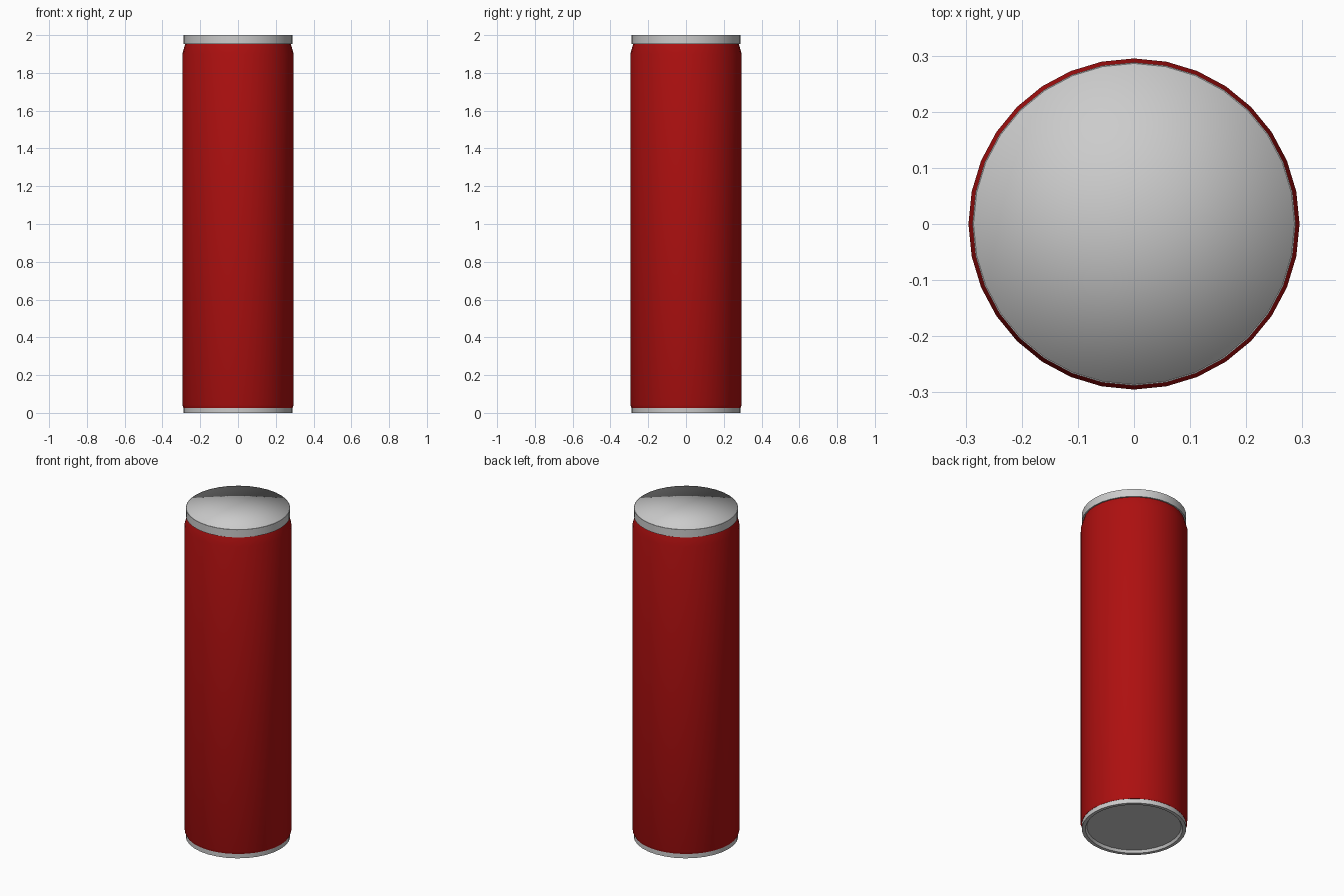
import bpy
import bmesh
from math import cos, sin, pi, radians

SIDES = 32

default = bpy.data.objects.get("Cube")
if default:
    bpy.data.objects.remove(default, do_unlink=True)


def make_material(name, rgb, metallic=0.0):
    mat = bpy.data.materials.new(name)
    mat.use_nodes = True
    color = (*rgb, 1.0)
    mat.diffuse_color = color
    mat.node_tree.nodes["Principled BSDF"].inputs["Base Color"].default_value = color
    return mat


def lathe(name, profile, mat, smooth_angle):
    """Turn (radius, height) points, listed bottom to top, around z."""
    bm = bmesh.new()
    rings = []
    for r, z in profile:
        if r == 0:
            rings.append([bm.verts.new((0, 0, z))] * SIDES)
        else:
            rings.append([bm.verts.new((r * cos(2 * pi * i / SIDES),
                                        r * sin(2 * pi * i / SIDES), z))
                          for i in range(SIDES)])
    for low, high in zip(rings, rings[1:]):
        for i in range(SIDES):
            j = (i + 1) % SIDES
            corners = [low[i], low[j], high[j], high[i]]
            bm.faces.new(list(dict.fromkeys(corners)))
    mesh = bpy.data.meshes.new(name)
    bm.to_mesh(mesh)
    bm.free()
    mesh.materials.append(mat)
    obj = bpy.data.objects.new(name, mesh)
    bpy.context.collection.objects.link(obj)
    bpy.ops.object.select_all(action="DESELECT")
    obj.select_set(True)
    bpy.context.view_layer.objects.active = obj
    if smooth_angle is None:
        bpy.ops.object.shade_smooth()
    else:
        bpy.ops.object.shade_smooth_by_angle(angle=radians(smooth_angle))
    return obj


red = make_material("red_paint", (0.42, 0.005, 0.005))
silver = make_material("silver_metal", (0.6, 0.6, 0.6))

# Painted can wall with a tapered neck and a small chamfer at the foot
lathe("can_body",
      [(0, 0.027), (0.289, 0.027), (0.295, 0.042), (0.295, 1.9),
       (0.279, 1.955), (0, 1.955)], red, 35)

# Base with a narrow standing ring and a shallow recess
lathe("can_base",
      [(0, 0.015), (0.26, 0.015), (0.268, 0), (0.288, 0),
       (0.288, 0.03), (0, 0.03)], silver, 35)

# Lid band overhanging the neck
lathe("lid_band",
      [(0, 1.953), (0.288, 1.953), (0.288, 2), (0.286, 2)], silver, 35)

# Soft-shaded lid disc with a skirt tucked inside the band
lathe("lid_disc", [(0.286, 1.96), (0.286, 2), (0, 2)], silver, None)
